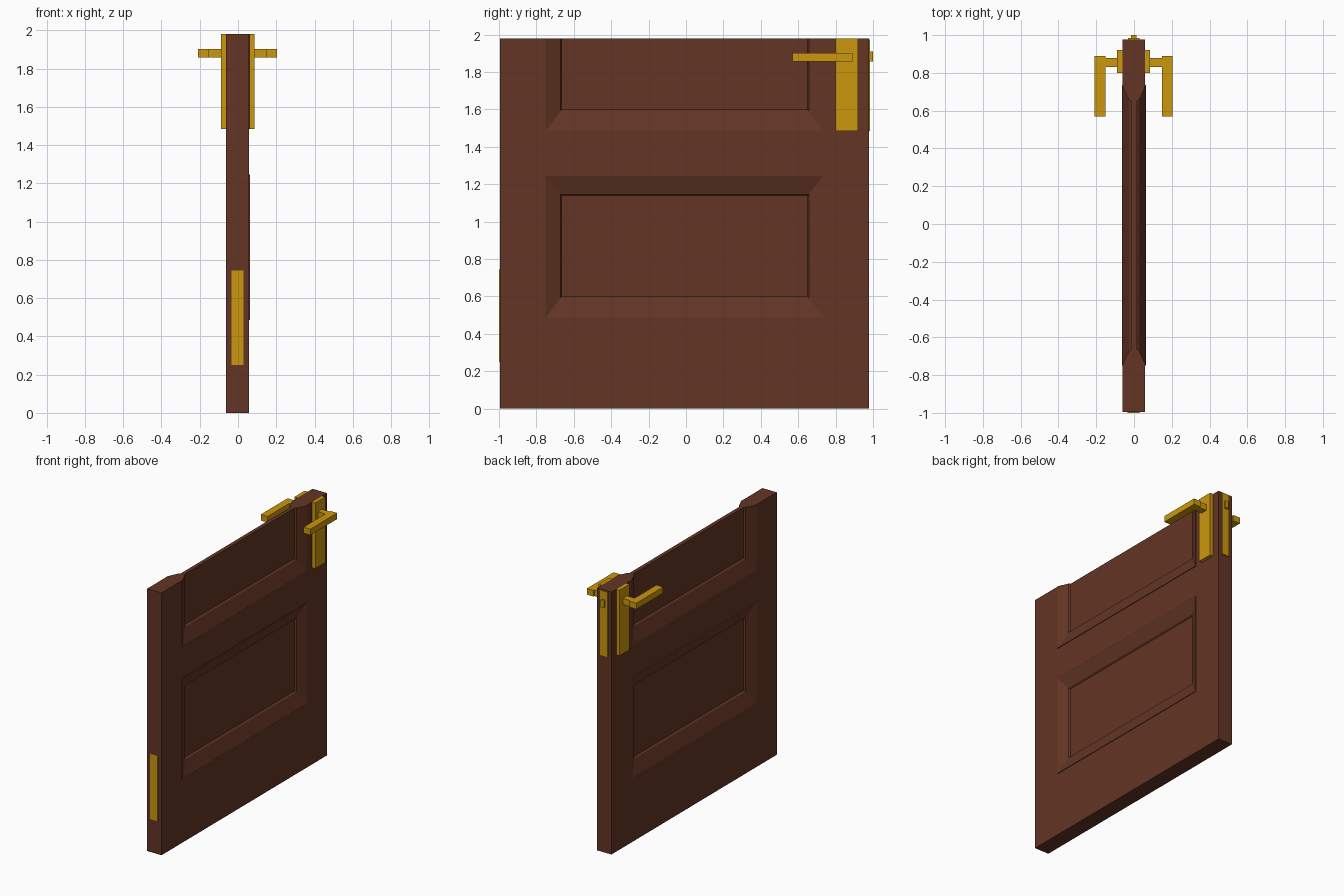
import bpy, bmesh

cube = bpy.data.objects.get("Cube")
if cube:
    bpy.data.objects.remove(cube, do_unlink=True)


def make_material(name, color):
    mat = bpy.data.materials.new(name)
    mat.use_nodes = True
    mat.diffuse_color = color
    mat.node_tree.nodes["Principled BSDF"].inputs["Base Color"].default_value = color
    return mat


wood = make_material("dark_brown_wood", (0.125, 0.036, 0.018, 1))
brass = make_material("golden_brass", (0.6, 0.31, 0.004, 1))


def finish(name, bm, mat):
    bmesh.ops.recalc_face_normals(bm, faces=bm.faces[:])
    mesh = bpy.data.meshes.new(name)
    bm.to_mesh(mesh)
    bm.free()
    mesh.materials.append(mat)
    obj = bpy.data.objects.new(name, mesh)
    bpy.context.collection.objects.link(obj)
    return obj


def box(name, x, y, z, mat=brass):
    bm = bmesh.new()
    bmesh.ops.create_cube(bm, size=1)
    for v in bm.verts:
        for i, (lo, hi) in enumerate((x, y, z)):
            v.co[i] = lo if v.co[i] < 0 else hi
    return finish(name, bm, mat)


# Door frame: a grid of stiles and rails, leaving out the two panel openings
TOP = 1.98
ys = (-0.995, -0.75, 0.735, 0.978)
zs = (0, 0.485, 1.245, 1.485, TOP)
bm = bmesh.new()
grid = [[bm.verts.new((-0.062, y, z)) for z in zs] for y in ys]
for i in range(3):
    for j in range(4):
        if i == 1 and j in (1, 3):
            continue
        bm.faces.new((grid[i][j], grid[i + 1][j], grid[i + 1][j + 1], grid[i][j + 1]))
ext = bmesh.ops.extrude_face_region(bm, geom=bm.faces[:], use_keep_orig=True)
new_verts = [g for g in ext["geom"] if isinstance(g, bmesh.types.BMVert)]
bmesh.ops.translate(bm, verts=new_verts, vec=(0.12, 0, 0))
finish("door_frame", bm, wood)

# Moulding section: fraction of the moulding width, distance from door middle
SECTION = ((0, 0.058), (0, 0.063), (0.92, 0.027), (1, 0.015))


def moulded_panel(name, z0, z1, cut_at_top):
    """Sunken panel with a sloped mitred moulding on both sides of the door."""
    bm = bmesh.new()
    sides = []
    for s in (-1, 1):
        loops = []
        for t, depth in SECTION:
            y0, y1 = ys[1] + 0.085 * t, ys[2] - 0.085 * t
            low = z0 + 0.115 * t
            high = z1 if cut_at_top else z1 - 0.105 * t
            corners = ((y0, high), (y0, low), (y1, low), (y1, high))
            loops.append([bm.verts.new((s * depth, y, z)) for y, z in corners])
        for a, b in zip(loops, loops[1:]):
            for k in range(3 if cut_at_top else 4):
                n = (k + 1) % 4
                bm.faces.new((a[k], a[n], b[n], b[k]))
        bm.faces.new(loops[-1])
        sides.append(loops)
    if cut_at_top:
        # Sawn top edge follows the moulding section
        rims = [[lp[0] for lp in side] + [lp[3] for lp in reversed(side)] for side in sides]
        for k in range(len(rims[0]) - 1):
            bm.faces.new((rims[0][k], rims[0][k + 1], rims[1][k + 1], rims[1][k]))
    finish(name, bm, wood)


moulded_panel("lower_panel", zs[1], zs[2], False)
moulded_panel("upper_panel", zs[3], TOP, True)

# Handle set on each face of the door
for side, s in (("left", 1), ("right", -1)):
    def span(a, b):
        return sorted((s * a - 0.002, s * b - 0.002))
    box(side + "_handle_plate", span(0.06, 0.087), (0.8, 0.92), (1.485, TOP))
    box(side + "_handle_spindle", span(0.087, 0.15), (0.83, 0.88), (1.857, 1.903))
    box(side + "_handle_lever", span(0.15, 0.207), (0.57, 0.89), (1.857, 1.903))

# Latch on the back edge, hinge leaf on the front edge
box("latch_plate", (-0.033, 0.03), (0.976, 0.985), (1.485, 1.975))
box("latch_bolt", (-0.015, 0.012), (0.985, 1.0), (1.855, 1.91))
box("hinge_leaf", (-0.034, 0.03), (-1.0, -0.994), (0.25, 0.745))
